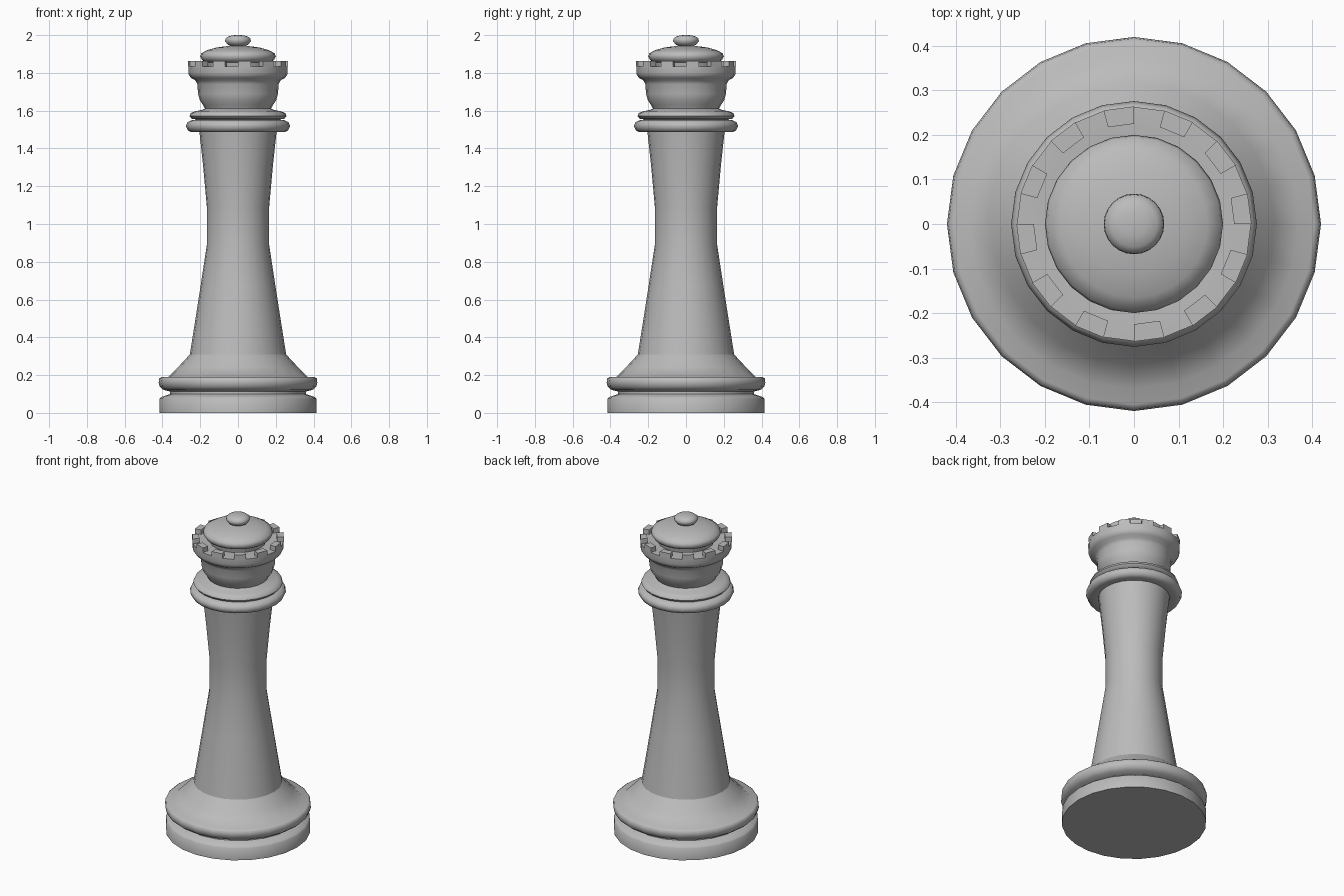
import bpy, bmesh, math

SEG = 24
grey = bpy.data.materials.new("stone_grey")
grey.diffuse_color = (0.5, 0.5, 0.5, 1)


def finish(name, bm, angle):
    mesh = bpy.data.meshes.new(name)
    bm.to_mesh(mesh)
    bm.free()
    mesh.materials.append(grey)
    ob = bpy.data.objects.new(name, mesh)
    bpy.context.collection.objects.link(ob)
    bpy.ops.object.select_all(action='DESELECT')
    ob.select_set(True)
    bpy.context.view_layer.objects.active = ob
    bpy.ops.object.shade_smooth_by_angle(angle=math.radians(angle))


def lathe(name, profile, angle=50):
    """Revolve (radius, height) points, listed from bottom to top."""
    bm = bmesh.new()
    rings = []
    for r, z in profile:
        if r == 0:
            rings.append([bm.verts.new((0, 0, z))] * SEG)
        else:
            rings.append([bm.verts.new((r * math.cos(2 * math.pi * i / SEG),
                                        r * math.sin(2 * math.pi * i / SEG), z))
                          for i in range(SEG)])
    for a, b in zip(rings, rings[1:]):
        for i in range(SEG):
            j = (i + 1) % SEG
            quad = list(dict.fromkeys((a[i], a[j], b[j], b[i])))
            bm.faces.new(quad)
    finish(name, bm, angle)


# Round foot with a groove and flared shoulder
lathe("base", [(0, 0), (0.415, 0), (0.415, 0.075), (0.405, 0.085), (0.36, 0.10),
               (0.36, 0.113), (0.395, 0.122), (0.414, 0.138), (0.42, 0.16),
               (0.417, 0.182), (0.405, 0.19), (0.37, 0.19), (0.315, 0.245),
               (0.28, 0.282), (0.255, 0.31)])

# Waisted column
lathe("shaft", [(0.255, 0.31), (0.228, 0.48), (0.20, 0.66), (0.165, 0.89),
                (0.165, 1.09), (0.184, 1.30), (0.20, 1.45), (0.205, 1.49)])

# Two stacked rings
lathe("collar", [(0.205, 1.49), (0.245, 1.486), (0.265, 1.495), (0.276, 1.518),
                 (0.268, 1.538), (0.245, 1.55), (0.215, 1.553), (0.245, 1.557),
                 (0.257, 1.572), (0.25, 1.588), (0.225, 1.597), (0.19, 1.604),
                 (0.175, 1.611)])

# Cup-shaped crown with a flat rim
lathe("crown", [(0.175, 1.611), (0.185, 1.63), (0.202, 1.655), (0.212, 1.69),
                (0.215, 1.74), (0.225, 1.76), (0.248, 1.773), (0.259, 1.787),
                (0.263, 1.80), (0.263, 1.835), (0.225, 1.835), (0.16, 1.83)])

# Crown teeth on every other rim segment
bm = bmesh.new()
for k in range(0, SEG, 2):
    def ring(z):
        return [bm.verts.new((r * math.cos(2 * math.pi * s / SEG),
                              r * math.sin(2 * math.pi * s / SEG), z))
                for r, s in ((0.225, k), (0.264, k), (0.264, k + 1), (0.225, k + 1))]
    lo, hi = ring(1.834), ring(1.864)
    bm.faces.new(hi)
    for i in range(4):
        j = (i + 1) % 4
        bm.faces.new((lo[i], lo[j], hi[j], hi[i]))
finish("crown_teeth", bm, 30)

# Domed cap
lathe("cap", [(0.16, 1.83), (0.165, 1.855), (0.188, 1.865), (0.20, 1.885),
              (0.195, 1.903), (0.165, 1.92), (0.115, 1.934), (0.065, 1.941),
              (0.04, 1.943)])

# Top button
lathe("knob", [(0.04, 1.943), (0.056, 1.951), (0.068, 1.968), (0.066, 1.982),
               (0.052, 1.993), (0.028, 1.999), (0, 2.0)])
